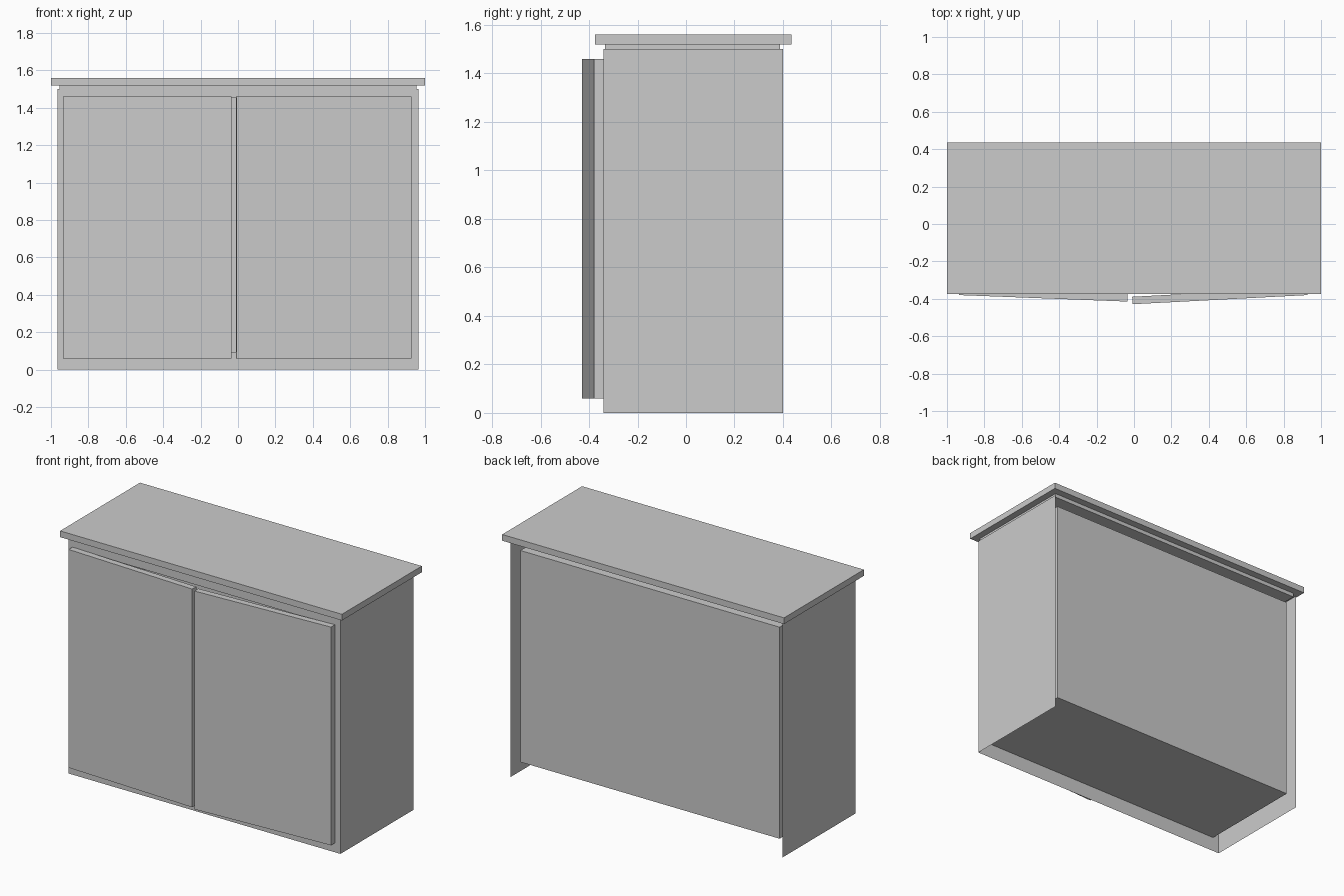
import bpy, bmesh
from math import radians
from mathutils import Matrix, Vector

old = bpy.data.objects.get("Cube")
if old:
    bpy.data.objects.remove(old, do_unlink=True)

grey = bpy.data.materials.new("plain_grey")
grey.use_nodes = True
colour = (0.6, 0.6, 0.6, 1)
grey.diffuse_color = colour
grey.node_tree.nodes["Principled BSDF"].inputs["Base Color"].default_value = colour


def finish(name, bm):
    mesh = bpy.data.meshes.new(name)
    bm.to_mesh(mesh)
    bm.free()
    mesh.materials.append(grey)
    obj = bpy.data.objects.new(name, mesh)
    bpy.context.collection.objects.link(obj)
    return obj


def box(name, low, high):
    low, high = Vector(low), Vector(high)
    bm = bmesh.new()
    bmesh.ops.create_cube(bm, size=1)
    bmesh.ops.scale(bm, vec=high - low, verts=bm.verts)
    bmesh.ops.translate(bm, vec=(low + high) / 2, verts=bm.verts)
    return finish(name, bm)


# Carcass: thin outer sides, front frame and recessed cupboard interior
def loop(bm, half, bottom, top, y):
    corners = ((-half, bottom), (half, bottom), (half, top), (-half, top))
    return [bm.verts.new((x, y, z)) for x, z in corners]


front, back, inner_back = -0.34, 0.4, 0.365
bm = bmesh.new()
outer_back = loop(bm, 0.965, 0, 1.5, back)
outer_front = loop(bm, 0.965, 0, 1.5, front)
inner_front = loop(bm, 0.92, 0.095, 1.452, front)
inner_rear = loop(bm, 0.92, 0.095, 1.452, inner_back)


def bridge(a, b, sides):
    for i in sides:
        j = (i + 1) % 4
        bm.faces.new((a[i], a[j], b[j], b[i]))


bridge(outer_back, outer_front, (1, 3))
bridge(outer_front, inner_front, range(4))
bridge(inner_front, inner_rear, range(4))
bm.faces.new(inner_rear)
bmesh.ops.recalc_face_normals(bm, faces=bm.faces)
finish("carcass", bm)

# Worktop on a narrower spacer
box("worktop_spacer", (-0.955, -0.335, 1.495), (0.955, 0.388, 1.52))
box("worktop", (-1, -0.375, 1.52), (1, 0.435, 1.56))


# Doors hinged at the outer edges, each slightly ajar
def door(name, side, hinge, width, angle):
    x0, x1 = sorted((0, -side * width))
    obj = box(name, (x0, -0.04, 0.06), (x1, 0, 1.46))
    obj.data.transform(Matrix.Translation((side * hinge, front, 0))
                       @ Matrix.Rotation(radians(side * angle), 4, 'Z'))


door("left_door", 1, 0.925, 0.936, 3)
door("right_door", -1, 0.935, 0.902, 2.2)
